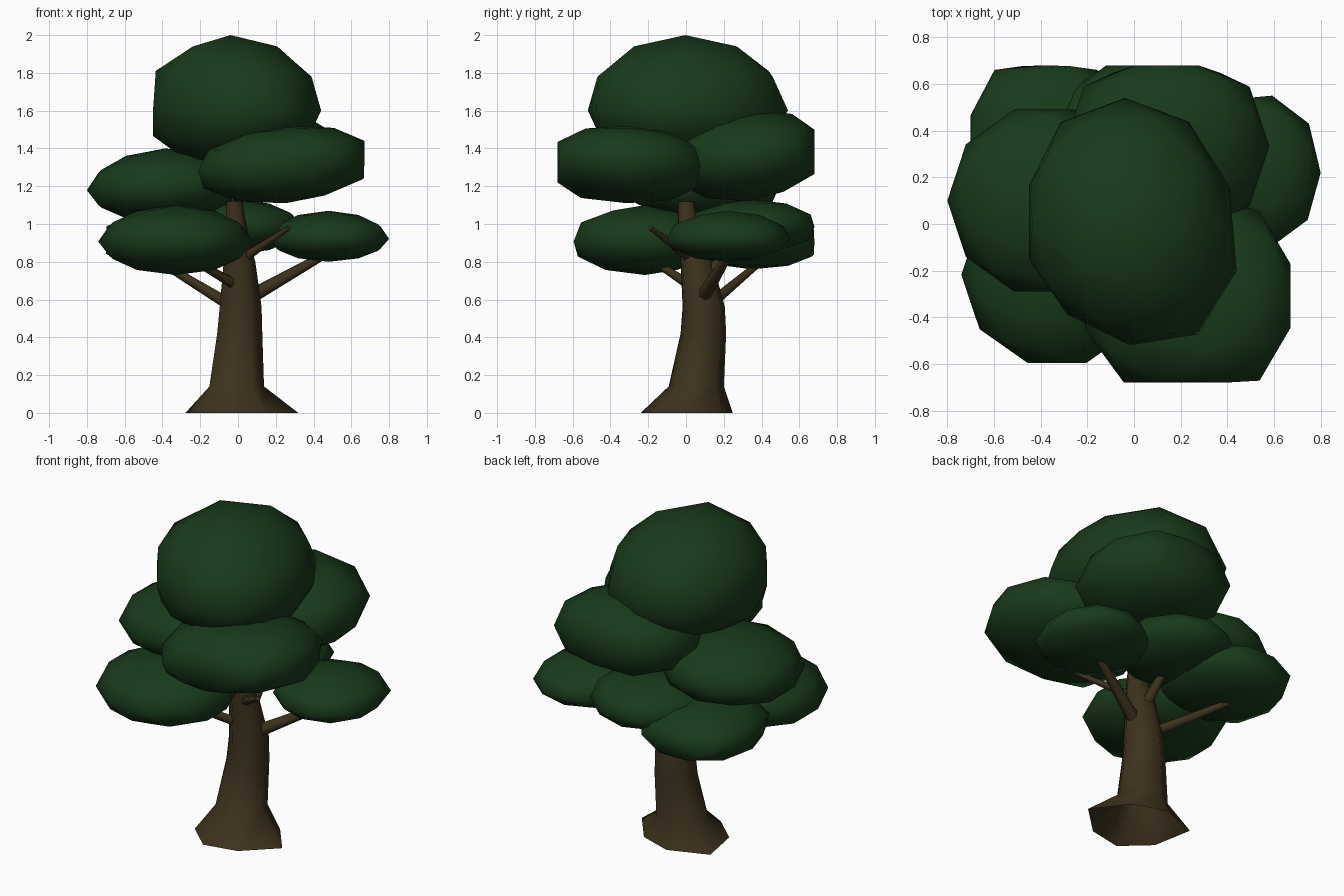
import bpy
import bmesh
import math
from mathutils import Matrix, Vector

old = bpy.data.objects.get("Cube")
if old:
    bpy.data.objects.remove(old, do_unlink=True)


def make_material(name, rgb):
    mat = bpy.data.materials.new(name)
    mat.use_nodes = True
    mat.diffuse_color = (*rgb, 1)
    mat.node_tree.nodes["Principled BSDF"].inputs["Base Color"].default_value = (*rgb, 1)
    return mat


LEAF = make_material("leaf_green", (0.0095, 0.042, 0.0105))
BARK = make_material("bark_brown", (0.047, 0.031, 0.012))


def finish(bm, name, mat, angle):
    bmesh.ops.recalc_face_normals(bm, faces=bm.faces)
    mesh = bpy.data.meshes.new(name)
    bm.to_mesh(mesh)
    bm.free()
    mesh.materials.append(mat)
    obj = bpy.data.objects.new(name, mesh)
    bpy.context.collection.objects.link(obj)
    bpy.context.view_layer.objects.active = obj
    for other in bpy.context.selected_objects:
        other.select_set(False)
    obj.select_set(True)
    bpy.ops.object.shade_smooth_by_angle(angle=math.radians(angle))


def leaf_clump(name, xs, ys, zs, waist=0.5, lean=(0, 0), spin=18, flats=(), bumps=()):
    """Low-poly ball fitted to a box; flats are (axis, sign, limit), bumps (direction, amount)."""
    bm = bmesh.new()
    bmesh.ops.create_icosphere(bm, subdivisions=2, radius=1)
    bm.transform(Matrix.Rotation(math.radians(spin), 4, "Z"))
    for v in bm.verts:
        ball = v.co.copy()
        for direction, amount in bumps:
            d = Vector(direction).normalized()
            v.co += d * amount * max(0, d.dot(ball)) ** 4
        v.co.z += lean[0] * v.co.x + lean[1] * v.co.y
        for axis, sign, limit in flats:
            v.co[axis] = sign * min(limit, sign * v.co[axis])
    # Fit to the box, with the widest level at the waist
    for axis, (lo, hi) in enumerate((xs, ys, zs)):
        low = min(v.co[axis] for v in bm.verts)
        high = max(v.co[axis] for v in bm.verts)
        for v in bm.verts:
            t = (v.co[axis] - low) / (high - low)
            if axis == 2:
                t = waist * t * 2 if t < 0.5 else waist + (1 - waist) * (t * 2 - 1)
            v.co[axis] = lo + t * (hi - lo)
    finish(bm, name, LEAF, 80)


def trunk(rings, foot):
    """Seven-sided open loft through rings of (x, y, z, radius); foot scales the base corners."""
    bm = bmesh.new()
    sides = len(foot)
    loops = []
    for n, (x, y, z, r) in enumerate(rings):
        loop = []
        for i in range(sides):
            a = math.tau * i / sides - 0.07
            reach = r * (foot[i] if n == 0 else 1)
            loop.append(bm.verts.new((x + reach * math.cos(a), y + reach * math.sin(a), z)))
        loops.append(loop)
    for a, b in zip(loops, loops[1:]):
        for i in range(sides):
            j = (i + 1) % sides
            bm.faces.new((a[i], a[j], b[j], b[i]))
    finish(bm, "trunk", BARK, 80)


def branch(name, start, end, r0, r1):
    a, b = Vector(start), Vector(end)
    bm = bmesh.new()
    bmesh.ops.create_cone(bm, cap_ends=True, segments=6, radius1=r0, radius2=r1,
                          depth=(b - a).length)
    turn = (b - a).to_track_quat("Z", "Y").to_matrix()
    for v in bm.verts:
        v.co = turn @ v.co + (a + b) / 2
    finish(bm, name, BARK, 60)


# Trunk with a flared foot and a gentle bend
trunk([
    (0, 0, 0, 0.25),
    (-0.012, 0.052, 0.14, 0.15),
    (0.005, 0.09, 0.42, 0.124),
    (0.01, 0.092, 0.56, 0.115),
    (0.005, 0.055, 0.8, 0.087),
    (-0.01, 0.02, 0.92, 0.067),
    (-0.02, 0.0, 1.12, 0.043),
], foot=(1.28, 0.97, 1, 1.28, 1, 1, 0.96))

# Branches reaching into the clumps
branch("back_right_branch", (-0.04, 0.12, 0.57), (-0.45, 0.42, 0.82), 0.034, 0.018)
branch("left_branch", (0.04, 0.08, 0.6), (0.5, 0.24, 0.86), 0.04, 0.02)
branch("front_right_branch", (0.0, 0.03, 0.67), (-0.26, -0.2, 0.82), 0.03, 0.018)
branch("front_branch", (0.03, 0.02, 0.82), (0.27, -0.19, 0.98), 0.028, 0.014)
branch("back_branch", (0.01, 0.08, 0.7), (0.0, 0.3, 0.92), 0.035, 0.02)

# Crown
leaf_clump("crown", (-0.45, 0.44), (-0.52, 0.54), (1.3, 2.0), waist=0.43, spin=0,
           flats=[(0, -1, 0.88)], bumps=[((0.8, -0.6, 0), 0.12), ((-0.5, -0.85, 0), -0.12)])

# Upper layer
leaf_clump("upper_front_clump", (-0.21, 0.67), (-0.68, 0.14), (1.11, 1.52),
           lean=(0.18, -0.1), spin=0, flats=[(0, 1, 0.86), (1, -1, 0.83)],
           bumps=[((-0.4, -0.7, -0.5), 0.12)])
leaf_clump("upper_back_clump", (-0.3, 0.58), (-0.08, 0.68), (1.12, 1.6),
           lean=(0, 0.15), flats=[(1, 1, 0.8)])
leaf_clump("upper_right_clump", (-0.8, 0.03), (-0.29, 0.49), (1.01, 1.4),
           waist=0.47, lean=(0.08, 0))

# Lower layer
leaf_clump("lower_front_clump", (-0.74, 0.08), (-0.595, 0.16), (0.73, 1.1), waist=0.48)
leaf_clump("lower_left_clump", (0.16, 0.8), (-0.1, 0.55), (0.8, 1.07), waist=0.45,
           bumps=[((0.55, 0.83, 0), 0.1), ((0.6, -0.8, 0), 0.05)])
leaf_clump("lower_back_clump", (-0.36, 0.34), (0.02, 0.68), (0.84, 1.13))
leaf_clump("lower_back_right_clump", (-0.7, -0.02), (-0.04, 0.68), (0.76, 1.06),
           lean=(0, -0.05), spin=0, flats=[(0, -1, 0.86), (1, 1, 0.86)])
